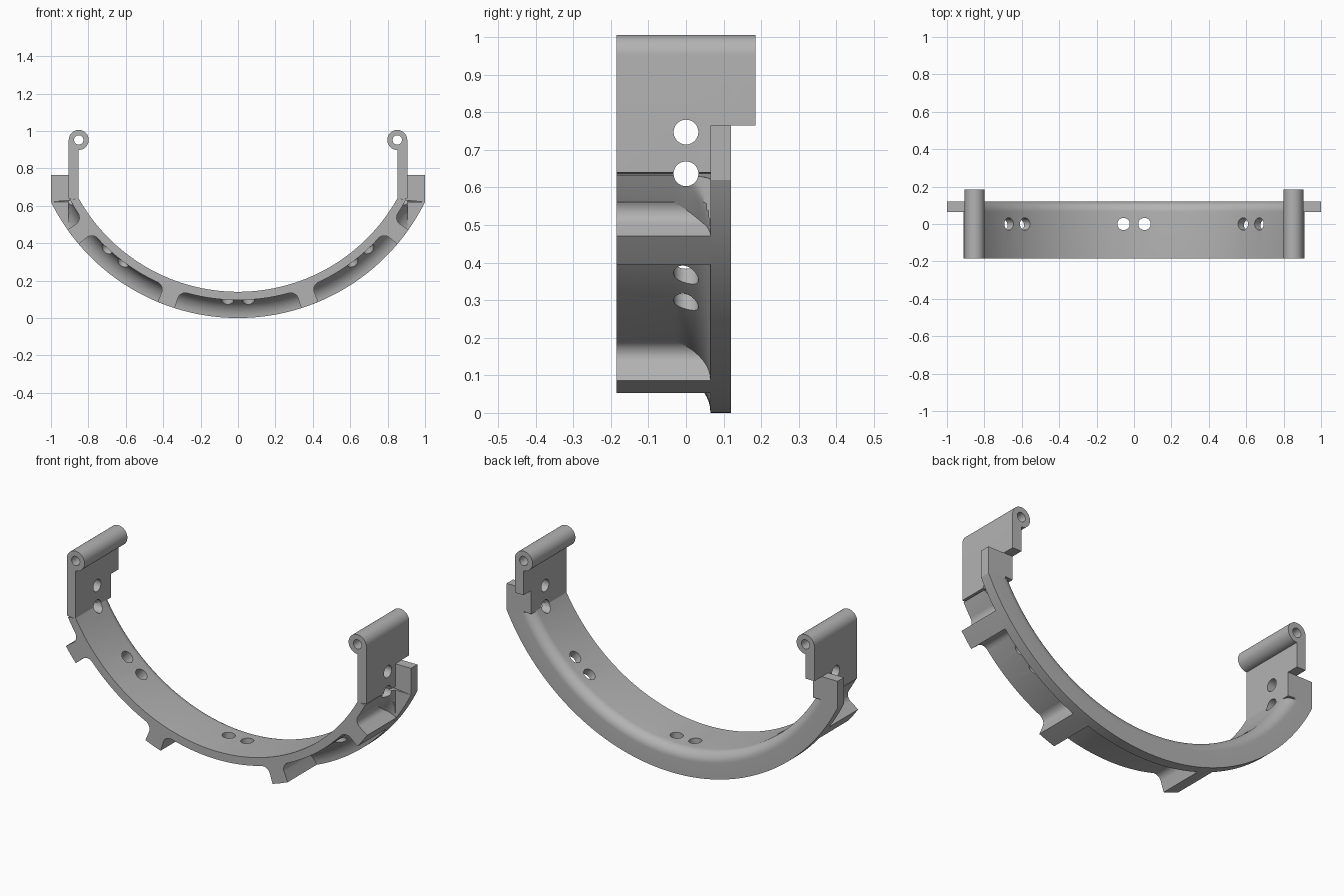
import bpy, bmesh
from math import sin, cos, asin, pi, radians
from mathutils import Matrix, Vector

if "Cube" in bpy.data.objects:
    bpy.data.objects.remove(bpy.data.objects["Cube"])

grey = bpy.data.materials.new("plain grey")
grey.use_nodes = True
colour = (0.45, 0.45, 0.45, 1)
grey.diffuse_color = colour
grey.node_tree.nodes["Principled BSDF"].inputs["Base Color"].default_value = colour

CZ = 1.116                                  # height of the arc centre
R_IN, R_SHELL, R_OUT = 0.976, 1.02, 1.116
Y_FRONT, Y_RIM, Y_BACK, Y_HINGE = -0.185, 0.065, 0.12, 0.185
X_IN, X_WALL, X_OUT = 0.8515, 0.905, 1.0
Z_STEP, Z_PIN, R_PIN = 0.765, 0.952, 0.0535


def finish(name, bm):
    bmesh.ops.remove_doubles(bm, verts=bm.verts, dist=1e-5)
    bmesh.ops.recalc_face_normals(bm, faces=bm.faces)
    mesh = bpy.data.meshes.new(name)
    bm.to_mesh(mesh)
    bm.free()
    mesh.materials.append(grey)
    ob = bpy.data.objects.new(name, mesh)
    bpy.context.collection.objects.link(ob)
    return ob


def prism(name, points, y0, y1):
    """Extrude an x-z outline along y."""
    bm = bmesh.new()
    face = bm.faces.new([bm.verts.new((x, y0, z)) for x, z in points])
    ext = bmesh.ops.extrude_face_region(bm, geom=[face])["geom"]
    bmesh.ops.translate(bm, vec=(0, y1 - y0, 0),
                        verts=[v for v in ext if isinstance(v, bmesh.types.BMVert)])
    return finish(name, bm)


def drill(centre, direction, radius, length):
    """Hidden cylinder used as a hole cutter."""
    bm = bmesh.new()
    rot = Vector(direction).to_track_quat("Z", "Y").to_matrix().to_4x4()
    bmesh.ops.create_cone(bm, cap_ends=True, segments=32, radius1=radius, radius2=radius,
                          depth=length, matrix=Matrix.Translation(centre) @ rot)
    ob = finish("hole_cutter", bm)
    ob.hide_render = True
    return ob


def cut(ob, cutters):
    bpy.context.view_layer.objects.active = ob
    for c in cutters:
        mod = ob.modifiers.new("cut", "BOOLEAN")
        mod.operation, mod.solver, mod.object = "DIFFERENCE", "EXACT", c
        bpy.ops.object.modifier_apply(modifier=mod.name)


def polar(r, a):
    return (r * sin(a), CZ - r * cos(a))


# Curved band: a swept section with a rounded inner back edge and a filleted rim
STEPS, ARC = 120, 10
round_in, fillet = Y_BACK - Y_RIM, R_OUT - R_SHELL
section = [(R_IN, Y_FRONT, False)]
for i in range(ARC + 1):
    a = pi / 2 * i / ARC
    section.append((R_IN + round_in * (1 - cos(a)), Y_RIM + round_in * sin(a), False))
section += [(R_OUT, Y_BACK, False), (R_OUT, Y_RIM, False)]
for i in range(ARC + 1):
    a = pi / 2 * i / ARC
    section.append((R_OUT - fillet * sin(a), Y_RIM - fillet * (1 - cos(a)), True))
section.append((R_SHELL, Y_FRONT, True))

bm = bmesh.new()
rings = []
for k in range(STEPS + 1):
    ring = []
    for r, y, flat_side in section:
        x_end = X_IN + (X_OUT - X_IN) * (r - R_IN) / (R_OUT - R_IN)
        x, z = polar(r, (2 * k / STEPS - 1) * asin(x_end / r))
        if flat_side:                        # outside is flush with the side plates
            x = max(-X_WALL, min(X_WALL, x))
        ring.append(bm.verts.new((x, y, z)))
    rings.append(ring)
n = len(section)
for a, b in zip(rings, rings[1:]):
    for i in range(n):
        j = (i + 1) % n
        bm.faces.new((a[i], a[j], b[j], b[i]))
bm.faces.new(rings[0])
bm.faces.new(rings[-1])
band = finish("curved_band", bm)
parts = [band]

# Paired radial holes along the band
band_cutters = []
for deg in (-40, 0, 40):
    a = radians(deg)
    x, z = polar(1.0, a)
    for off in (-0.056, 0.056):
        band_cutters.append(drill((x + off * cos(a), 0, z + off * sin(a)),
                                  (sin(a), 0, -cos(a)), 0.033, 0.3))

for s, side in ((1, "left"), (-1, "right")):
    # Side plate ending in a hinge barrel
    outline = [(X_IN, 0.636), (X_WALL, 0.64)]
    for i in range(37):
        a = 1.5 * pi * i / 36
        outline.append((X_IN + R_PIN * cos(a), Z_PIN + R_PIN * sin(a)))
    plate = prism(side + "_hinge_plate", [(s * x, z) for x, z in outline], Y_FRONT, Y_HINGE)
    notch = prism("notch_cutter", [(s * x, z) for x, z in
                  ((0.7, 0.5), (1.1, 0.5), (1.1, Z_STEP), (0.7, Z_STEP))], Y_BACK, 0.3)
    notch.hide_render = True
    side_holes = [drill((s * 0.9, 0, z), (1, 0, 0), 0.033, 0.3) for z in (0.636, 0.747)]
    pin_hole = drill((s * X_IN, 0, Z_PIN), (0, 1, 0), 0.025, 0.6)
    cut(plate, [notch, pin_hole] + side_holes)
    band_cutters.append(side_holes[0])

    # Straight end of the back rim
    rim = prism(side + "_rim_end", [(s * x, z) for x, z in (
        (X_WALL - 0.01, 0.63), (X_OUT, 0.62), (X_OUT, Z_STEP), (X_WALL - 0.01, Z_STEP))],
        Y_RIM, Y_BACK)
    parts += [plate, rim]

    # Outer ribs with flared feet
    for name, deg in (("lower", 20.15), ("upper", 52.2)):
        mid, half, foot = radians(deg), radians(2.5), 0.04
        edge = [(R_OUT, half)]
        for i in range(9):
            a = pi / 2 * i / 8
            edge.append((R_SHELL + foot * (1 - sin(a)), half + foot * (1 - cos(a))))
        edge.append((R_SHELL - 0.015, half + foot))
        pts = [(R_OUT, mid)] + [(r, mid + d) for r, d in edge]
        pts += [(R_SHELL - 0.015, mid)] + [(r, mid - d) for r, d in reversed(edge)]
        parts.append(prism(side + "_" + name + "_rib",
                           [polar(r, s * a) for r, a in pts], Y_FRONT, Y_RIM + 0.005))

cut(band, band_cutters)

# Smooth the curves and keep the edges crisp
bpy.ops.object.select_all(action="DESELECT")
for ob in parts:
    ob.select_set(True)
bpy.context.view_layer.objects.active = band
bpy.ops.object.shade_smooth_by_angle(angle=radians(30))

# Discard the cutters
for ob in [o for o in bpy.data.objects if "_cutter" in o.name]:
    bpy.data.objects.remove(ob)
